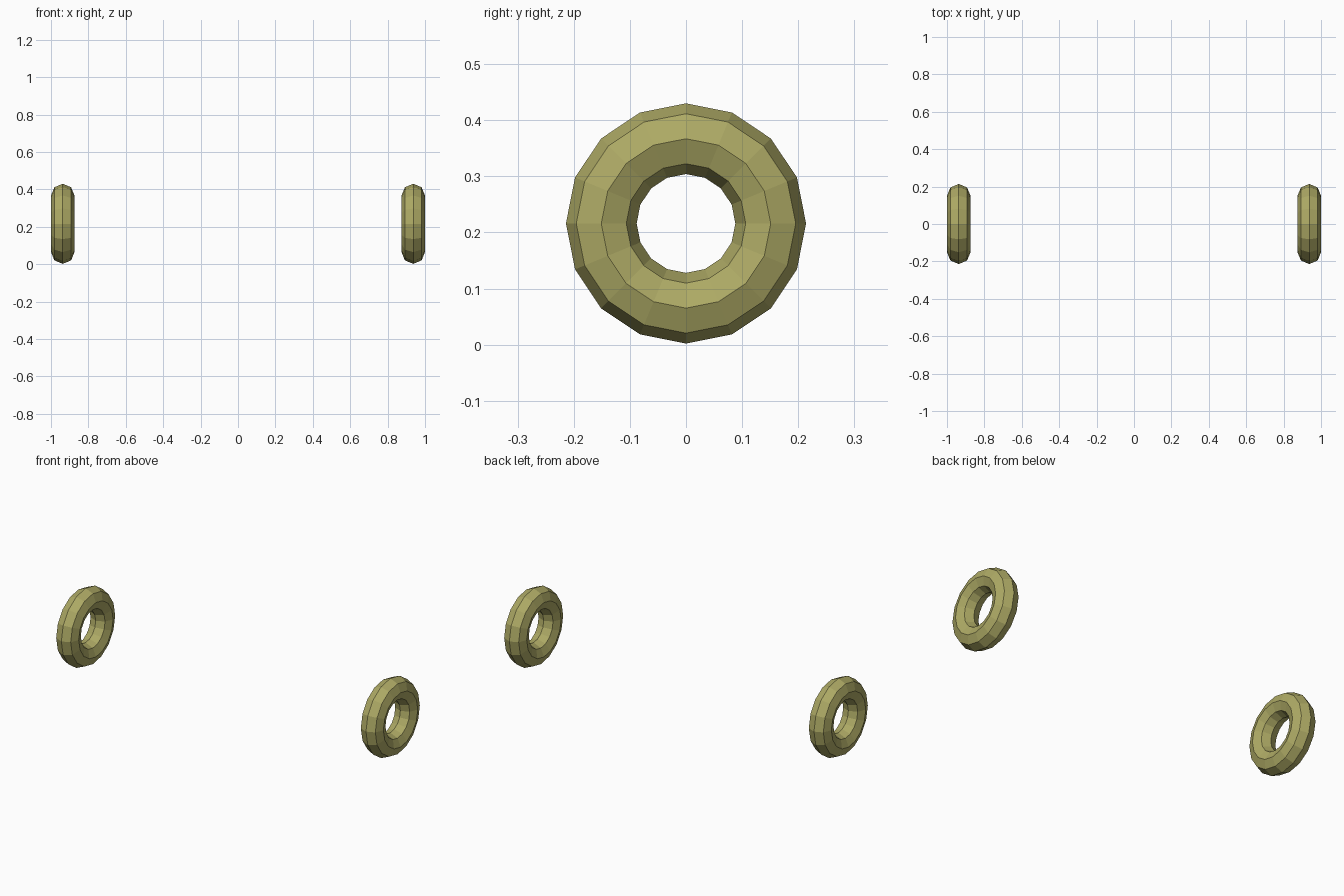
import bpy
from math import pi

if "Cube" in bpy.data.objects:
    bpy.data.objects.remove(bpy.data.objects["Cube"])

MAJOR, MINOR = 0.151, 0.063
CENTRE_Z = 0.216

mat = bpy.data.materials.new("olive")
mat.diffuse_color = (0.42, 0.40, 0.13, 1)
mat.use_nodes = True
mat.node_tree.nodes["Principled BSDF"].inputs["Base Color"].default_value = mat.diffuse_color

# A pair of low-poly rings standing upright, axis along x
for name, side in (("left_ring", -1), ("right_ring", 1)):
    bpy.ops.mesh.primitive_torus_add(
        major_segments=16, minor_segments=8,
        major_radius=MAJOR, minor_radius=MINOR,
        location=(side * (1 - MINOR), 0, CENTRE_Z),
        rotation=(0, pi / 2, 0))
    ring = bpy.context.object
    ring.name = name
    ring.data.materials.append(mat)
    bpy.ops.object.shade_flat()
